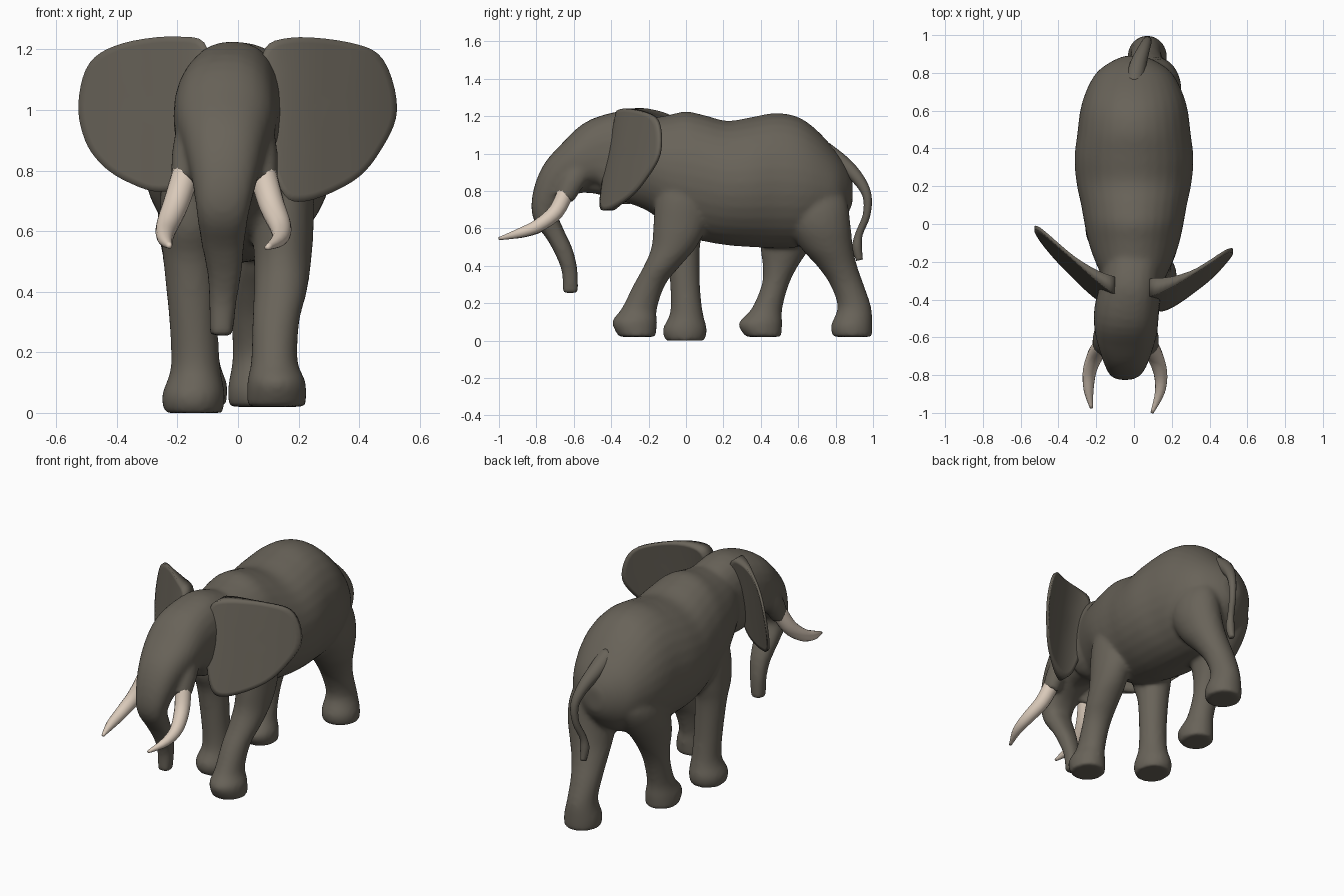
import bpy, bmesh, math
from mathutils import Vector

def material(name, rgb):
    m = bpy.data.materials.new(name)
    m.diffuse_color = (*rgb, 1)
    return m

HIDE = material("grey hide", (0.14, 0.125, 0.10))
IVORY = material("ivory", (0.70, 0.59, 0.49))

def spline(rows, steps=4, closed=False):
    """Catmull-Rom interpolation of tuples of any size."""
    n, out = len(rows), []
    for i in range(n if closed else n - 1):
        k = [(i + d) % n if closed else min(max(i + d, 0), n - 1) for d in (-1, 0, 1, 2)]
        for s in range(steps):
            t = s / steps
            out.append(tuple(0.5 * (2 * b + (c - a) * t + (2 * a - 5 * b + 4 * c - d) * t * t
                                    + (3 * b - a - 3 * c + d) * t ** 3)
                             for a, b, c, d in zip(*(rows[j] for j in k))))
    return out if closed else out + [tuple(rows[-1])]

def loft(bm, rows, axis=None, sides=24, power=2.0):
    """Closed tube through superelliptic rings (x, y, z, half width, half depth)."""
    rows = spline(rows)
    rings = []
    bulge = lambda v: math.copysign(abs(v) ** (2 / power), v)
    for i, (x, y, z, a, b) in enumerate(rows):
        p, q = rows[max(i - 1, 0)], rows[min(i + 1, len(rows) - 1)]
        t = Vector(axis) if axis else (Vector(q[:3]) - Vector(p[:3])).normalized()
        side = (Vector((1, 0, 0)) - t * t.x).normalized()
        up = side.cross(t)
        rings.append([bm.verts.new(Vector((x, y, z)) + side * a * bulge(math.cos(w))
                                   + up * b * bulge(math.sin(w)))
                      for w in (2 * math.pi * k / sides for k in range(sides))])
    faces = [bm.faces.new(rings[0]), bm.faces.new(rings[-1])]
    for r, s in zip(rings, rings[1:]):
        faces += [bm.faces.new((r[k], r[(k + 1) % sides], s[(k + 1) % sides], s[k]))
                  for k in range(sides)]
    bmesh.ops.recalc_face_normals(bm, faces=faces)

def finish(bm, name, mat):
    me = bpy.data.meshes.new(name)
    bm.to_mesh(me)
    bm.free()
    me.materials.append(mat)
    for p in me.polygons:
        p.use_smooth = True
    ob = bpy.data.objects.new(name, me)
    bpy.context.collection.objects.link(ob)
    return ob

def leg(bm, rows):
    """Rows are (z, x, half width, front y, back y)."""
    loft(bm, [(x, (f + k) / 2, z, a, (k - f) / 2) for z, x, a, f, k in rows], axis=(0, 0, 1))

skin = bmesh.new()

# torso: (y, half width, top z, bottom z)
torso = [(-0.32, 0.15, 1.19, 0.74), (-0.2, 0.205, 1.19, 0.69), (-0.1, 0.24, 1.205, 0.61),
         (0, 0.262, 1.225, 0.555), (0.1, 0.28, 1.205, 0.53), (0.22, 0.305, 1.175, 0.51),
         (0.35, 0.315, 1.195, 0.50), (0.48, 0.30, 1.217, 0.495), (0.6, 0.285, 1.195, 0.50),
         (0.7, 0.255, 1.125, 0.54), (0.8, 0.20, 1.015, 0.60), (0.86, 0.12, 0.93, 0.67),
         (0.89, 0.05, 0.86, 0.73)]
loft(skin, [(0, y, (t + b) / 2, a, (t - b) / 2) for y, a, t, b in torso], axis=(0, 1, 0), sides=32)

# head running into the trunk
loft(skin, [(0, -0.2, 0.97, 0.16, 0.22), (-0.02, -0.35, 0.985, 0.165, 0.243),
            (-0.04, -0.47, 0.985, 0.172, 0.203), (-0.042, -0.57, 0.945, 0.165, 0.148),
            (-0.043, -0.67, 0.865, 0.135, 0.12), (-0.045, -0.735, 0.77, 0.108, 0.088),
            (-0.05, -0.752, 0.67, 0.088, 0.068), (-0.05, -0.70, 0.57, 0.073, 0.052),
            (-0.045, -0.65, 0.47, 0.058, 0.048), (-0.05, -0.622, 0.37, 0.046, 0.042),
            (-0.055, -0.618, 0.255, 0.038, 0.042)], power=2.4)

# lower jaw
loft(skin, [(-0.02, -0.34, 0.82, 0.08, 0.08), (-0.03, -0.48, 0.84, 0.085, 0.055),
            (-0.04, -0.62, 0.83, 0.06, 0.04)])

# tusk sockets
for x0, x1 in ((-0.16, -0.175), (0.075, 0.085)):
    loft(skin, [(x0, -0.55, 0.93, 0.045, 0.06), ((x0 + x1) / 2, -0.605, 0.85, 0.052, 0.062),
                (x1, -0.65, 0.76, 0.046, 0.052)])

# front legs, mid stride
leg(skin, [(0.02, 0.127, 0.097, -0.36, -0.16), (0.10, 0.127, 0.097, -0.395, -0.155),
           (0.17, 0.12, 0.077, -0.345, -0.155), (0.3, 0.125, 0.078, -0.28, -0.11),
           (0.4, 0.14, 0.088, -0.225, -0.03), (0.5, 0.147, 0.095, -0.185, 0.055),
           (0.62, 0.15, 0.10, -0.175, 0.11), (0.78, 0.145, 0.10, -0.16, 0.12),
           (0.95, 0.12, 0.07, -0.12, 0.08)])
leg(skin, [(0.0, -0.147, 0.097, -0.11, 0.10), (0.06, -0.147, 0.104, -0.125, 0.112),
           (0.15, -0.14, 0.082, -0.085, 0.09), (0.3, -0.147, 0.08, -0.085, 0.075),
           (0.5, -0.157, 0.09, -0.105, 0.075), (0.62, -0.157, 0.10, -0.15, 0.10),
           (0.78, -0.15, 0.10, -0.15, 0.12), (0.95, -0.12, 0.07, -0.12, 0.08)])

# hind legs, mid stride
leg(skin, [(0.02, 0.07, 0.10, 0.785, 0.995), (0.08, 0.07, 0.104, 0.775, 0.997),
           (0.18, 0.065, 0.083, 0.81, 0.99), (0.3, 0.065, 0.087, 0.77, 0.95),
           (0.4, 0.08, 0.10, 0.70, 0.915), (0.5, 0.105, 0.115, 0.61, 0.893),
           (0.62, 0.125, 0.125, 0.55, 0.88), (0.75, 0.12, 0.115, 0.55, 0.86),
           (0.92, 0.08, 0.07, 0.6, 0.79)])
leg(skin, [(0.02, -0.13, 0.09, 0.32, 0.51), (0.09, -0.13, 0.095, 0.28, 0.515),
           (0.17, -0.135, 0.075, 0.35, 0.515), (0.3, -0.14, 0.075, 0.405, 0.55),
           (0.4, -0.14, 0.085, 0.41, 0.60), (0.5, -0.14, 0.105, 0.40, 0.67),
           (0.62, -0.14, 0.125, 0.43, 0.77), (0.75, -0.13, 0.12, 0.5, 0.82),
           (0.92, -0.09, 0.07, 0.57, 0.78)])

# fuse torso, head and legs into one smooth hide
body = finish(skin, "body", HIDE)
rm = body.modifiers.new("fuse", 'REMESH')
rm.mode = 'VOXEL'
rm.voxel_size = 0.013
rm.use_smooth_shade = True
sm = body.modifiers.new("soften", 'SMOOTH')
sm.factor = 0.5
sm.iterations = 8

# tail with tuft
bm = bmesh.new()
loft(bm, [(0.0, 0.74, 1.02, 0.05, 0.045), (0.02, 0.84, 0.945, 0.045, 0.042),
          (0.05, 0.92, 0.865, 0.033, 0.033), (0.07, 0.968, 0.775, 0.024, 0.024),
          (0.065, 0.965, 0.67, 0.02, 0.02), (0.045, 0.925, 0.57, 0.02, 0.02),
          (0.04, 0.915, 0.50, 0.026, 0.026), (0.04, 0.928, 0.43, 0.014, 0.018)], sides=12)
finish(bm, "tail", HIDE)

# tusks: (x, y, z, radius)
TUSKS = {"left_tusk": [(-0.17, -0.64, 0.80, 0.045), (-0.205, -0.695, 0.69, 0.043),
                       (-0.235, -0.78, 0.615, 0.036), (-0.24, -0.88, 0.575, 0.026),
                       (-0.225, -0.975, 0.55, 0.008)],
         "right_tusk": [(0.08, -0.64, 0.80, 0.045), (0.11, -0.695, 0.69, 0.043),
                        (0.14, -0.79, 0.615, 0.036), (0.137, -0.89, 0.575, 0.026),
                        (0.095, -1.0, 0.545, 0.008)]}
for name, pts in TUSKS.items():
    bm = bmesh.new()
    loft(bm, [(*p, p[3]) for p in pts], sides=14)
    finish(bm, name, IVORY)

# ears: outline in (distance from centre line, z), bent backwards, thick at the root
def ear(name, sign, outline, y0, sweep, power):
    bm = bmesh.new()
    rim = spline(outline, 5, closed=True)
    n, cx, cz = len(rim), 0.28, 1.0
    def point(x, z, face):
        t = max((x - 0.11) / 0.41, 0)
        half = 0.011 + 0.034 * max(0, 1 - t / 0.55) ** 1.3
        return bm.verts.new((sign * x, y0 + sweep * t ** power + 0.2 * (z - 1) + face * half, z))
    scales = (0.2, 0.4, 0.6, 0.8, 0.92, 1)
    rings = [[point(cx + (x - cx) * s, cz + (z - cz) * s, face) for x, z in rim]
             for face, order in ((-1, scales), (1, scales[::-1])) for s in order]
    bm.faces.new(rings[0])
    bm.faces.new(rings[-1])
    for r, s in zip(rings, rings[1:]):
        for k in range(n):
            bm.faces.new((r[k], s[k], s[(k + 1) % n], r[(k + 1) % n]))
    bmesh.ops.recalc_face_normals(bm, faces=bm.faces)
    finish(bm, name, HIDE)

ear("left_ear", -1, [(0.10, 1.20), (0.2, 1.242), (0.38, 1.22), (0.49, 1.155), (0.527, 1.02),
                     (0.505, 0.90), (0.45, 0.82), (0.37, 0.765), (0.26, 0.73), (0.16, 0.77),
                     (0.11, 0.95)], -0.365, 0.33, 1.3)
ear("right_ear", 1, [(0.08, 1.18), (0.17, 1.238), (0.37, 1.222), (0.48, 1.165), (0.525, 1.0),
                     (0.47, 0.865), (0.38, 0.765), (0.22, 0.698), (0.14, 0.74),
                     (0.09, 0.95)], -0.375, 0.225, 1.6)
